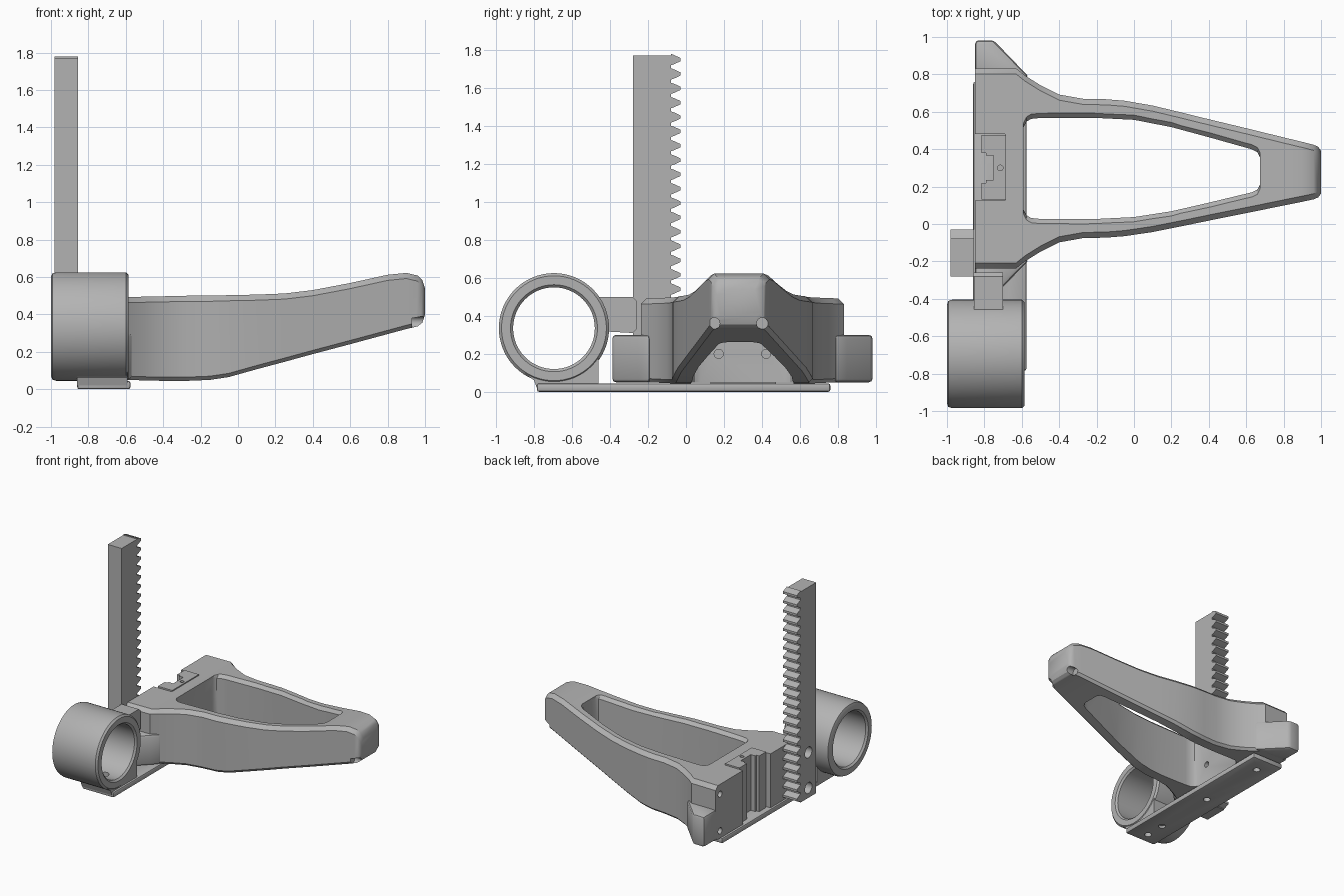
import bpy, bmesh, math

old = bpy.data.objects.get("Cube")
if old:
    bpy.data.objects.remove(old)

grey = bpy.data.materials.new("plain grey")
grey.use_nodes = True
COLOUR = (0.45, 0.45, 0.45, 1)
grey.diffuse_color = COLOUR
grey.node_tree.nodes["Principled BSDF"].inputs["Base Color"].default_value = COLOUR


def loft(name, sections, loop=False):
    """Skin a row of matching closed sections, capped unless looped."""
    bm = bmesh.new()
    rows = [[bm.verts.new(p) for p in s] for s in sections]
    n = len(rows[0])
    pairs = list(zip(rows, rows[1:]))
    if loop:
        pairs.append((rows[-1], rows[0]))
    else:
        bm.faces.new(rows[0])
        bm.faces.new(rows[-1])
    for a, b in pairs:
        for i in range(n):
            j = (i + 1) % n
            bm.faces.new((a[i], a[j], b[j], b[i]))
    bmesh.ops.recalc_face_normals(bm, faces=bm.faces)
    mesh = bpy.data.meshes.new(name)
    bm.to_mesh(mesh)
    bm.free()
    mesh.materials.append(grey)
    obj = bpy.data.objects.new(name, mesh)
    bpy.context.collection.objects.link(obj)
    return obj


def prism(name, points, axis, lo, hi):
    """Extrude a (y, z) outline along x or an (x, y) outline along z."""
    def place(p, d):
        return (d, p[0], p[1]) if axis == "x" else (p[0], p[1], d)
    return loft(name, [[place(p, d) for p in points] for d in (lo, hi)])


def box(name, x, y, z):
    return prism(name, [(x[0], y[0]), (x[1], y[0]), (x[1], y[1]), (x[0], y[1])], "z", *z)


def circle(a, b, r, n=20):
    turn = 2 * math.pi / n
    return [(a + r * math.cos(i * turn), b + r * math.sin(i * turn)) for i in range(n)]


def apply(obj, mod):
    bpy.ops.object.select_all(action="DESELECT")
    bpy.context.view_layer.objects.active = obj
    obj.select_set(True)
    bpy.ops.object.modifier_apply(modifier=mod.name)


def cut(obj, tool):
    mod = obj.modifiers.new("cut", "BOOLEAN")
    mod.operation = "DIFFERENCE"
    mod.solver = "EXACT"
    mod.object = tool
    apply(obj, mod)
    bpy.data.objects.remove(tool)


def drill(obj, axis, a, b, r, lo, hi):
    cut(obj, prism("drill", circle(a, b, r), axis, lo, hi))


def bevel(obj, width, segments=2):
    mod = obj.modifiers.new("bevel", "BEVEL")
    mod.width = width
    mod.segments = segments
    mod.limit_method = "ANGLE"
    mod.angle_limit = math.radians(40)
    apply(obj, mod)


# Arm stations: x, half width, underside, top
ARM = [(-.85, .535, .05, .49), (-.63, .535, .05, .492), (-.58, .495, .05, .493),
       (-.5, .445, .047, .495), (-.4, .395, .045, .497), (-.27, .372, .045, .5),
       (-.15, .37, .05, .5), (-.05, .362, .065, .503), (.1, .338, .107, .506),
       (.25, .305, .147, .512), (.4, .271, .188, .53), (.6, .227, .241, .568),
       (.8, .182, .295, .612), (.9, .16, .322, .622), (.96, .146, .336, .608),
       (.985, .135, .355, .585), (1, .115, .4, .54)]
MID = .297


def middle(x):
    return MID - .02 * max(0, x)


def top_at(x):
    for a, b in zip(ARM, ARM[1:]):
        if a[0] <= x <= b[0]:
            return a[3] + (b[3] - a[3]) * (x - a[0]) / (b[0] - a[0])


# Tapered arm body with chamfered edges
sections = []
c, b = .03, .02
for x, h, lo, hi in ARM:
    half = [(h - b, lo), (h, lo + b), (h, hi - c), (h - c, hi)]
    ring = half + [(-y, z) for y, z in reversed(half)]
    sections.append([(x, middle(x) + y, z) for y, z in ring])
arm = loft("arm_body", sections)

# Central opening with a chamfered top rim
sections = []
for x, w in [(-.59, .22), (-.575, .25), (-.55, .265), (-.5, .27), (-.2, .27), (0, .26),
             (.2, .225), (.4, .175), (.63, .115), (.66, .1), (.675, .07)]:
    t = top_at(x)
    half = [(w, -.1), (w, t - .025), (w + .06, t + .035)]
    ring = half + [(-y, z) for y, z in reversed(half)]
    sections.append([(x, middle(x) + y, z) for y, z in ring])
cut(arm, loft("opening_cutter", sections))

# Rail slot in the back, and screw holes
cut(arm, box("slot_cutter", (-1, -.69), (.125, .48), (-.1, .7)))
for side in (-1, 1):
    drill(arm, "x", MID + side * .125, .2, .024, -.75, -.5)
    drill(arm, "x", .275 + side * .127, .36, .03, .93, 1.1)
    for z in (.11, .41):
        drill(arm, "x", MID + side * .477, z, .025, -.9, -.74)

# Lower side ears
for side, name in ((1, "ear_back"), (-1, "ear_front")):
    plan = [(-.85, .5), (-.85, .685), (-.75, .685), (-.62, .55), (-.56, .49), (-.6, .48)]
    ear = prism(name, [(x, MID + side * h) for x, h in plan], "z", .05, .3)
    bevel(ear, .02)
    for z in (.11,):
        drill(ear, "x", MID + side * .477, z, .026, -.9, -.74)

# Channel-shaped rail in the slot
channel = [(-.815, .13), (-.685, .13), (-.685, .475), (-.815, .475), (-.815, .38),
           (-.79, .38), (-.79, .365), (-.75, .365), (-.75, .235), (-.79, .235),
           (-.79, .22), (-.815, .22)]
rail = prism("slide_rail", channel, "z", .04, .5)
drill(rail, "z", -.715, .3, .015, .4, .6)

# Base strip with screw holes
strip = box("base_strip", (-.86, -.575), (-.785, .76), (0, .045))
bevel(strip, .012)
for y in (-.69, -.52, .02, .62):
    drill(strip, "z", -.72, y, .028, -.1, .1)

# Ring holder
RY, RZ, RO, RI = -.695, .335, .29, .215
e = .014
outline = [(-1, RI + e), (-1, RO - 2 * e), (-1 + e / 2, RO - e / 2), (-1 + 2 * e, RO),
           (-.585 - e, RO), (-.585, RO - e), (-.585, RI + e), (-.585 - e, RI), (-1 + e, RI)]
steps = 64
sections = []
for i in range(steps):
    a = 2 * math.pi * i / steps
    sections.append([(x, RY + r * math.cos(a), RZ + r * math.sin(a)) for x, r in outline])
ring = loft("ring_holder", sections, loop=True)
drill(ring, "z", -.72, RY, .035, 0, .2)

# Foot and bridge that carry the ring
foot = prism("ring_foot", [(-.785, .02), (-.46, .02), (-.46, .19), (-.5, .2), (-.58, .1),
                           (-.85, .1), (-.8, .06)], "x", -.86, -.59)
drill(foot, "z", -.72, RY, .035, 0, .2)
bridge = prism("ring_bridge", [(-.46, .32), (-.28, .31), (-.26, .33), (-.26, .48),
                               (-.28, .5), (-.46, .5)], "x", -.855, -.7)

# Toothed rack
BOTTOM, TOP, PITCH, ROOT, TIP = .05, 1.77, .0755, -.08, -.03
outline = [(-.28, TOP), (-.28, BOTTOM), (ROOT, BOTTOM)]
z = BOTTOM + PITCH / 2
while z < TOP - .02:
    for y, d in ((ROOT, -.03), (ROOT + .015, -.025), (TIP, -.009),
                 (TIP, .009), (ROOT + .015, .025), (ROOT, .03)):
        outline.append((y, z + d))
    z += PITCH
outline.append((ROOT, TOP))
rack = prism("toothed_rack", outline, "x", -.98, -.855)
for z in (.13, .42):
    drill(rack, "x", -.18, z, .045, -1.1, -.8)

# Smooth curved areas, keep hard edges
bpy.ops.object.select_all(action="DESELECT")
for obj in (arm, rail, strip, ring, foot, bridge, rack):
    obj.select_set(True)
for name in ("ear_back", "ear_front"):
    bpy.data.objects[name].select_set(True)
bpy.ops.object.shade_smooth_by_angle(angle=math.radians(30))
